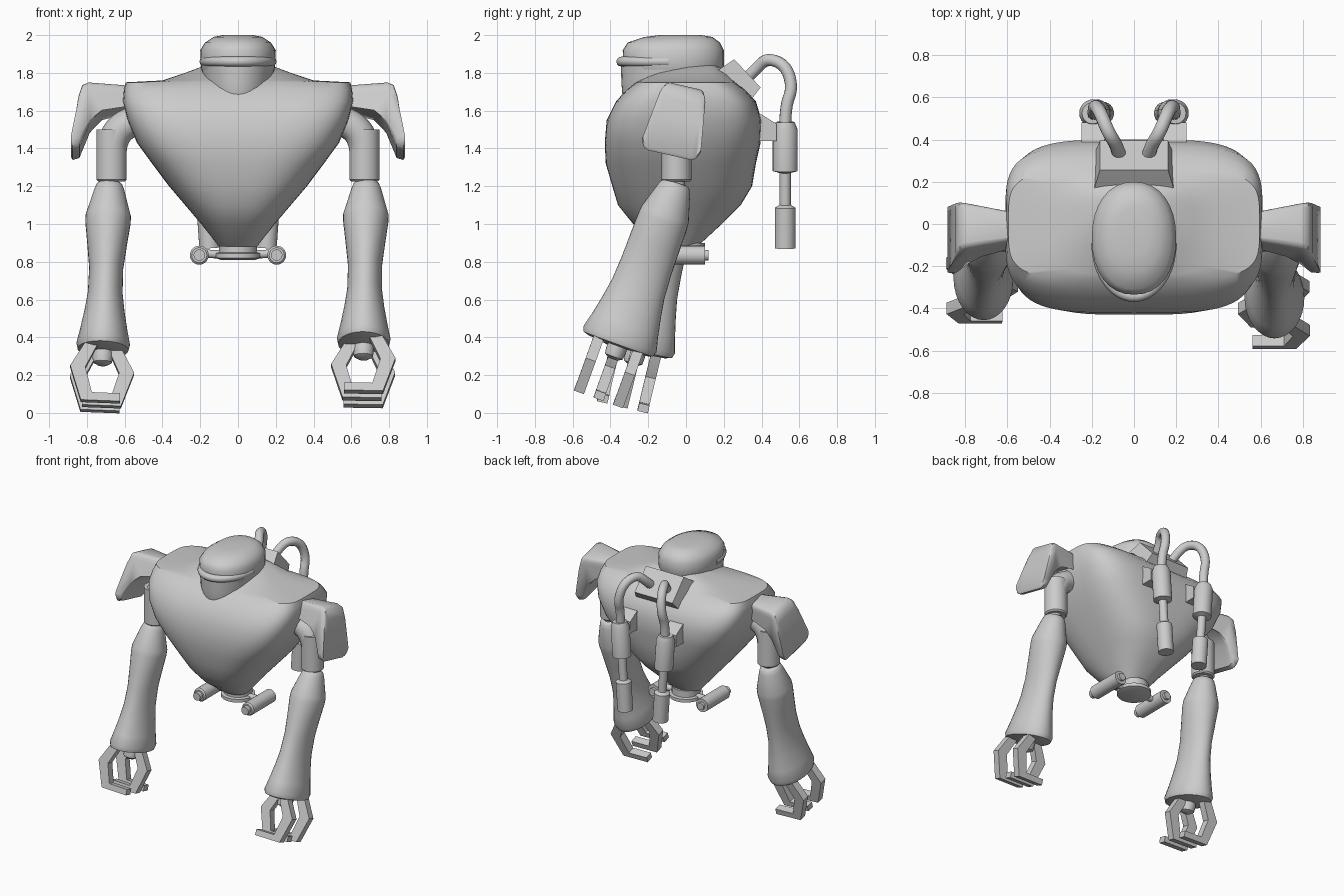
import bpy
import bmesh
from math import cos, sin, pi, copysign, radians
from mathutils import Vector, Matrix

default_cube = bpy.data.objects.get("Cube")
if default_cube:
    bpy.data.objects.remove(default_cube)


def add_object(name, data, matrix=None, angle=35):
    """Link the data as an object, place it and shade it."""
    obj = bpy.data.objects.new(name, data)
    bpy.context.collection.objects.link(obj)
    if matrix:
        obj.matrix_world = matrix
    bpy.ops.object.select_all(action='DESELECT')
    obj.select_set(True)
    bpy.context.view_layer.objects.active = obj
    if obj.type == 'CURVE':
        bpy.ops.object.convert(target='MESH')
    bpy.ops.object.shade_smooth_by_angle(angle=radians(angle))
    return obj


def finish(name, bm, matrix=None, angle=35):
    bmesh.ops.recalc_face_normals(bm, faces=bm.faces)
    mesh = bpy.data.meshes.new(name)
    bm.to_mesh(mesh)
    bm.free()
    return add_object(name, mesh, matrix, angle)


def skin(bm, rings):
    """Join matching vertex rings and cap both ends."""
    for low, high in zip(rings, rings[1:]):
        for i in range(len(low)):
            j = (i + 1) % len(low)
            bm.faces.new((low[i], low[j], high[j], high[i]))
    bm.faces.new(rings[0])
    bm.faces.new(rings[-1])


def loft(name, sections, matrix=None, segments=32, angle=35):
    """Skin rounded rings: (z, half width, front y, back y, optional squareness)."""
    bm = bmesh.new()
    rings = []
    for z, half, front, back, *square in sections:
        power = 2 / (square[0] if square else 2)
        ring = []
        for i in range(segments):
            a = 2 * pi * i / segments
            u = copysign(abs(cos(a)) ** power, cos(a))
            v = copysign(abs(sin(a)) ** power, sin(a))
            y = (front + back) / 2 + v * (back - front) / 2
            ring.append(bm.verts.new((half * u, y, z)))
        rings.append(ring)
    skin(bm, rings)
    return finish(name, bm, matrix, angle)


def lathe(name, profile, matrix=None, segments=24):
    """Round part from (z, radius) pairs."""
    return loft(name, [(z, r, -r, r) for z, r in profile], matrix, segments)


def prism(name, outline, depth, matrix=None, slices=((-1, 1), (1, 1)), angle=20):
    """Extrude an xz outline along y; slices are (y factor, z factor) pairs."""
    bm = bmesh.new()
    skin(bm, [[bm.verts.new((x, s * depth(x, z), z * k)) for x, z in outline]
              for s, k in slices])
    return finish(name, bm, matrix, angle)


def tube(name, points, radius):
    """Smooth round hose through control points."""
    curve = bpy.data.curves.new(name, 'CURVE')
    curve.dimensions = '3D'
    curve.bevel_depth = radius
    curve.bevel_resolution = 4
    curve.use_fill_caps = True
    spline = curve.splines.new('NURBS')
    spline.points.add(len(points) - 1)
    for point, co in zip(spline.points, points):
        point.co = (*co, 1)
    spline.order_u = 3
    spline.use_endpoint_u = True
    spline.resolution_u = 8
    return add_object(name, curve)


def move(x, y, z):
    return Matrix.Translation((x, y, z))


def turn(degrees, axis):
    return Matrix.Rotation(radians(degrees), 4, axis)


# Torso: broad boxy shoulders tapering to a narrow waist, humped upper back
loft("torso", [
    (.88, .1, -.12, .06, 2.3), (1, .195, -.28, .19, 2.5), (1.1, .28, -.36, .29, 2.7),
    (1.2, .365, -.39, .35, 3), (1.32, .455, -.425, .37, 3.3), (1.43, .535, -.43, .395, 3.8),
    (1.55, .585, -.42, .4, 4.2), (1.65, .61, -.37, .37, 4.4), (1.71, .605, -.315, .315, 4.4),
    (1.75, .595, -.265, .26, 4.4), (1.76, .4, -.245, .25, 3.5), (1.8, .28, -.16, .22, 3),
    (1.83, .2, -.04, .18, 3), (1.85, .1, .06, .14, 3)], segments=64)

# Neck, head and visor
loft("neck", [(1.55, .15, -.29, .12), (1.66, .165, -.335, .15), (1.75, .185, -.342, .17),
              (1.85, .195, -.345, .17)])
loft("head", [
    (1.77, .17, -.28, .16, 2.2), (1.82, .195, -.33, .2, 2.2), (1.92, .2, -.335, .2, 2.2),
    (1.96, .175, -.31, .18, 2.2), (1.99, .13, -.22, .14, 2.2), (2, .08, -.14, .08, 2.2)],
    angle=60)
visor = [(.178 * cos(a), -.09 + .255 * sin(a), 1.86)
         for a in (pi + pi * i / 12 for i in range(13))]
tube("visor", visor, .026)

# Waist with a thruster crossbar
lathe("waist", [(.81, .09), (.82, .12), (.845, .12), (.85, .1), (.9, .1)])
tube("waist_crossbar", [(-.2, 0, .845), (0, 0, .83), (.2, 0, .845)], .022)

# Tilted back box
box = bmesh.new()
bmesh.ops.create_cube(box, size=1)
for v in box.verts:
    taper = .85 if v.co.z > 0 else 1
    v.co = (v.co.x * .38 * taper, v.co.y * .24 * taper, v.co.z * .11)
finish("back_box", box, move(0, .285, 1.76) @ turn(-47, 'X'))

PAD = [(.58, .17), (.79, .18), (.825, .165), (.845, .1), (.86, 0), (.885, -.18),
       (.875, -.195), (.84, -.185), (.785, -.05), (.72, .03), (.58, .07)]
PAD_SLICES = [(-1, .72), (-.95, .85), (-.87, .95), (-.72, 1),
              (.72, 1), (.87, .95), (.95, .85), (1, .72)]
FOREARM = [(-.92, .1, .16), (-.91, .135, .195), (-.88, .142, .205),
           (-.8, .125, .185), (-.7, .106, .165), (-.6, .092, .148),
           (-.47, .09, .14), (-.34, .105, .138), (-.22, .12, .136),
           (-.18, .12, .133), (-.04, .08, .09), (-.01, .068, .075), (0, .055, .06)]
FINGER = [(.02, .05), (.09, .02), (.17, -.12), (.107, -.305), (-.1, -.305),
          (-.1, -.262), (.05, -.262), (.09, -.125), (.03, 0)]

for side, label in ((1, "left"), (-1, "right")):
    # Back canister leaning inward, with hose and mount
    tube(f"{label}_hose", [
        (side * .065, .31, 1.76), (side * .08, .37, 1.82), (side * .12, .43, 1.88),
        (side * .16, .53, 1.84), (side * .185, .565, 1.72), (side * .19, .525, 1.62),
        (side * .19, .525, 1.5)], .032)
    lathe(f"{label}_canister", [
        (-.58, .055), (-.365, .055), (-.35, .03), (-.18, .03), (-.17, .066),
        (.05, .066), (.09, .05)], move(side * .19, .525, 1.45) @ turn(side * 4, 'Y'))
    prism(f"{label}_canister_mount", [
        (.3, 1.6), (.4, 1.58), (.48, 1.53), (.48, 1.44), (.3, 1.44)],
        lambda x, z: .055, move(side * .195, 0, 0) @ turn(90, 'Z'))

    # Waist thruster
    lathe(f"{label}_thruster", [
        (-.13, .028), (-.11, .028), (-.11, .05), (.16, .05), (.17, .04),
        (.17, .03), (.2, .03)], move(side * .205, -.01, .835) @ turn(90, 'X'))

    # Shoulder pad tilted forward and narrowing inward, over the upper arm
    prism(f"{label}_shoulder_pad", [(side * x, z) for x, z in PAD],
          lambda x, z: .14 - z * .1 - max(0, .82 - abs(x)) * .2,
          move(0, -.045, 1.555) @ turn(-13, 'X'), PAD_SLICES, 50)
    tube(f"{label}_shoulder_joint", [
        (side * .48, -.05, 1.55), (side * .66, -.05, 1.55), (side * .67, -.05, 1.38)], .08)
    lathe(f"{label}_upper_arm", [(1.225, .07), (1.235, .08), (1.5, .08)],
          move(side * .67, -.05, 0))
    lathe(f"{label}_elbow", [(1.13, .045), (1.25, .045)], move(side * .68, -.05, 0))

    # Forearm swung forward, each side by its own amount
    elbow = Vector((side * .68, -.05, 1.22))
    wrist = Vector((.665, -.36, .36)) if side > 0 else Vector((-.715, -.265, .33))
    reach = wrist - elbow
    swing = Matrix.Rotation(-Vector((-reach.z, reach.y)).angle(Vector((1, 0))), 4, 'X')
    lean = Matrix.Rotation(reach.x / reach.z, 4, 'Y')
    arm = Matrix.Translation(elbow) @ lean @ swing
    hand = Matrix.Translation(wrist) @ lean @ swing
    loft(f"{label}_forearm", [(z, rx, -ry, ry) for z, rx, ry in FOREARM], arm, angle=50)

    # Claw hand: two outer fingers and one opposing thumb
    lathe(f"{label}_wrist", [(-.08, .025), (-.065, .05), (-.03, .055), (.05, .045)], hand)
    for part, offset, facing in (("front_finger", -.11, side), ("thumb", 0, -side),
                                 ("rear_finger", .11, side)):
        prism(f"{label}_{part}", [(facing * x, z) for x, z in FINGER],
              lambda x, z: .028, hand @ move(0, offset, 0))
